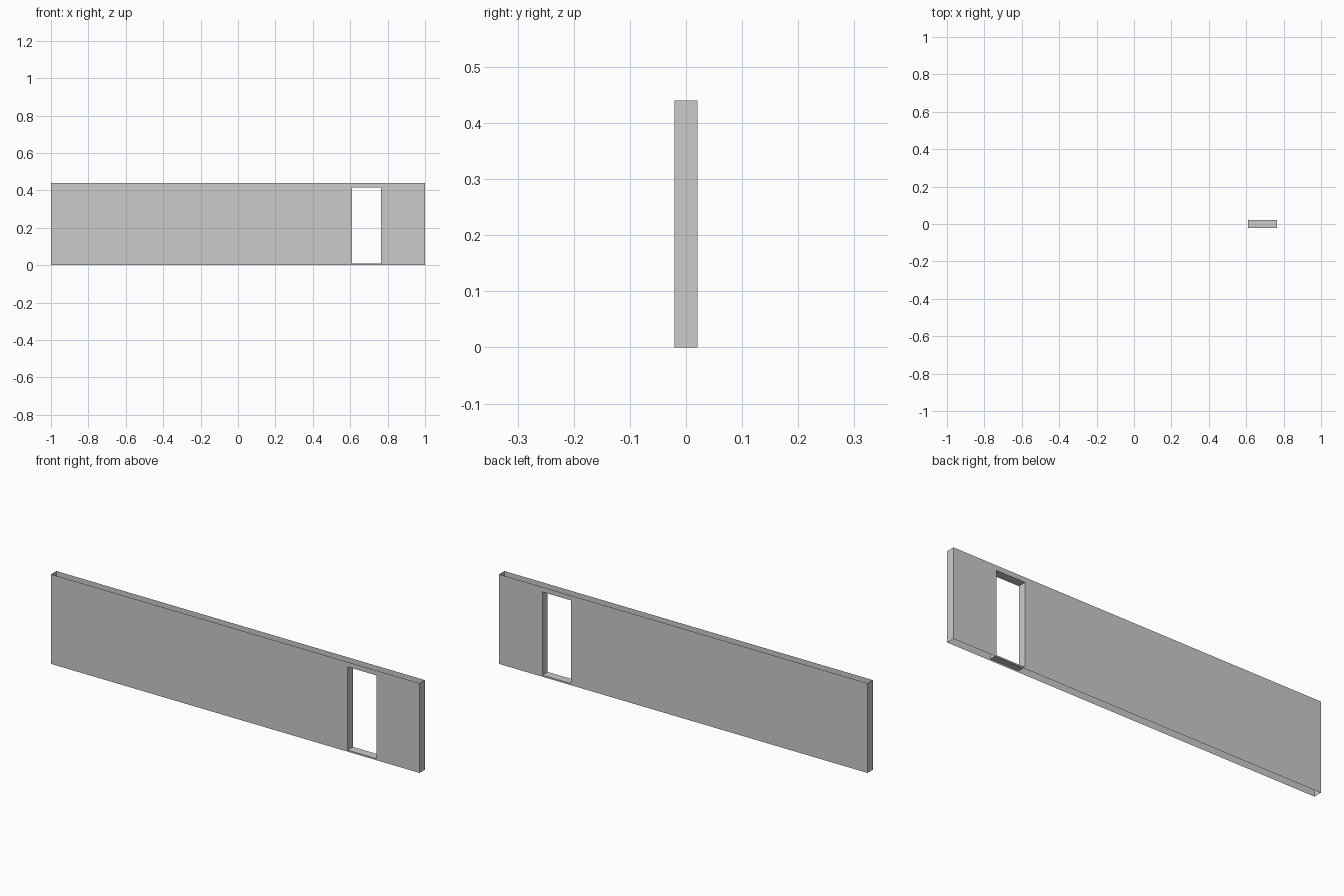
import bpy, bmesh

if "Cube" in bpy.data.objects:
    bpy.data.objects.remove(bpy.data.objects["Cube"])

XS = (-1.0, 0.61, 0.765, 1.0)    # wall ends and opening jambs
ZS = (0.0, 0.008, 0.416, 0.44)   # floor, sill, lintel, wall top
T = 0.0205                       # half thickness

bm = bmesh.new()
v = {(i, s, k): bm.verts.new((XS[i], s * T, ZS[k]))
     for i in range(4) for s in (-1, 1) for k in range(4)}


def quad(*keys):
    bm.faces.new([v[k] for k in keys])


# Front and back sheets, leaving the doorway cell open
for i in range(3):
    for k in range(3):
        if (i, k) != (1, 1):
            quad((i, -1, k), (i + 1, -1, k), (i + 1, -1, k + 1), (i, -1, k + 1))
            quad((i, 1, k), (i, 1, k + 1), (i + 1, 1, k + 1), (i + 1, 1, k))

# End caps (the wall is open along its top and bottom)
for k in range(3):
    quad((3, -1, k), (3, 1, k), (3, 1, k + 1), (3, -1, k + 1))
    quad((0, -1, k), (0, -1, k + 1), (0, 1, k + 1), (0, 1, k))

# Doorway reveals: left jamb, right jamb, sill, lintel
quad((1, -1, 1), (1, 1, 1), (1, 1, 2), (1, -1, 2))
quad((2, -1, 1), (2, -1, 2), (2, 1, 2), (2, 1, 1))
quad((1, -1, 1), (2, -1, 1), (2, 1, 1), (1, 1, 1))
quad((1, -1, 2), (1, 1, 2), (2, 1, 2), (2, -1, 2))

mesh = bpy.data.meshes.new("wall_with_doorway")
bm.to_mesh(mesh)
bm.free()
bpy.context.collection.objects.link(bpy.data.objects.new("wall_with_doorway", mesh))
